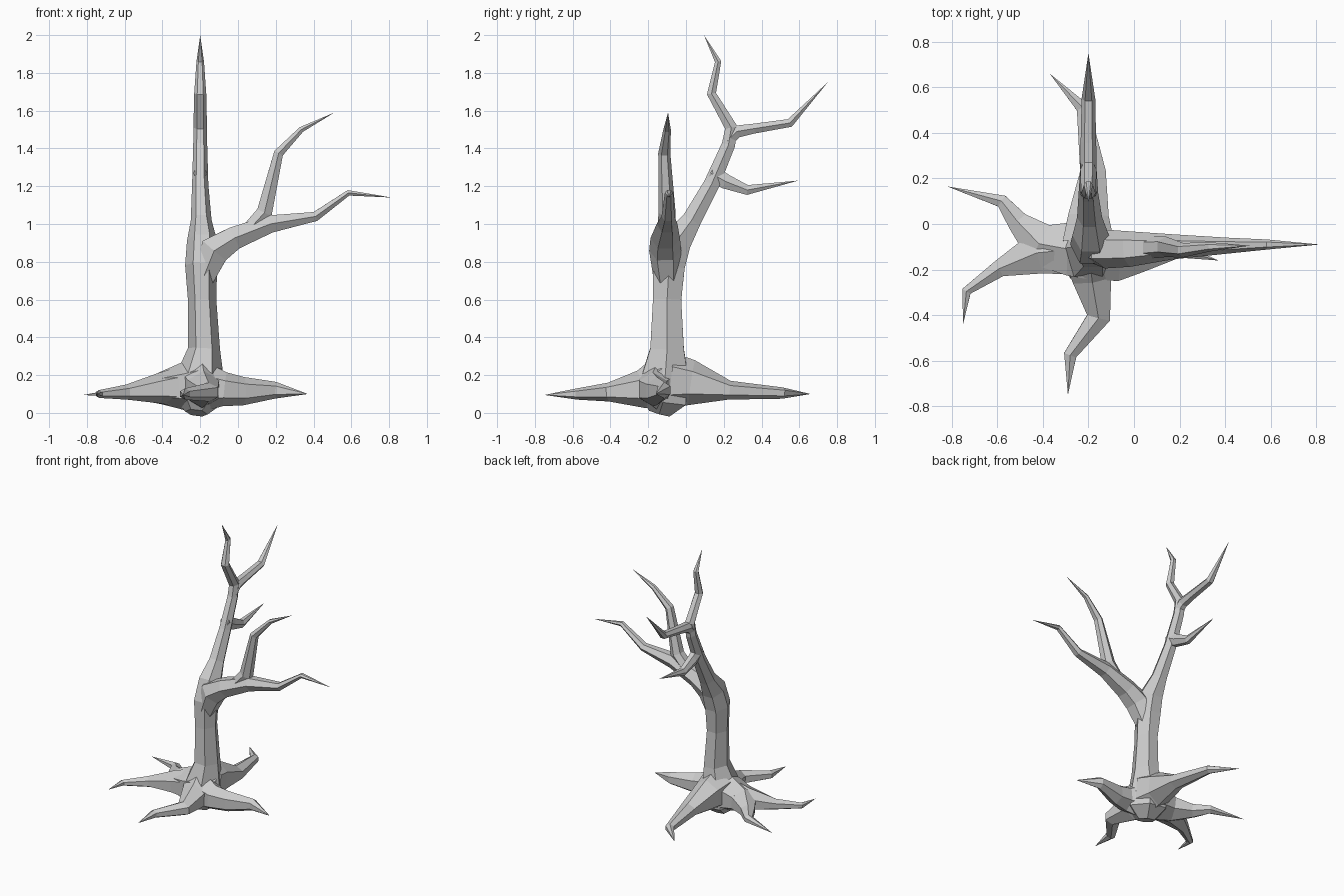
import bpy, bmesh
from math import cos, sin, tau
from mathutils import Vector

SIDES = 6
X, Y, Z = Vector((1, 0, 0)), Vector((0, 1, 0)), Vector((0, 0, 1))


def limb(name, axis, stations):
    """Tapered faceted tube. Station: x, y, z, radius along axis, radius across it.
    A zero radius closes the tube in a point."""
    pts = [Vector(s[:3]) for s in stations]
    bm = bmesh.new()
    rings = []
    for i, s in enumerate(stations):
        if s[3] == 0:
            rings.append([bm.verts.new(pts[i])])
            continue
        t = Vector()
        if i > 0:
            t += (pts[i] - pts[i - 1]).normalized()
        if i < len(pts) - 1:
            t += (pts[i + 1] - pts[i]).normalized()
        t.normalize()
        u = (axis - t * axis.dot(t)).normalized()
        w = t.cross(u)
        rings.append([bm.verts.new(pts[i] + u * s[3] * cos(tau * k / SIDES)
                                   + w * s[4] * sin(tau * k / SIDES) * 1.08)
                      for k in range(SIDES)])
    for a, b in zip(rings, rings[1:]):
        for k in range(SIDES):
            n = (k + 1) % SIDES
            if len(b) == 1:
                bm.faces.new((a[k], a[n], b[0]))
            else:
                bm.faces.new((a[k], a[n], b[n], b[k]))
    bm.faces.new(rings[0][::-1])
    bmesh.ops.recalc_face_normals(bm, faces=bm.faces)
    me = bpy.data.meshes.new(name)
    bm.to_mesh(me)
    bm.free()
    ob = bpy.data.objects.new(name, me)
    bpy.context.collection.objects.link(ob)
    return ob


# Trunk running into the tall rear branch and its top twig
limb("trunk", X, [
    (-0.22, -0.14, 0.00, 0.06, 0.06), (-0.21, -0.12, 0.07, 0.14, 0.13),
    (-0.20, -0.11, 0.20, 0.125, 0.13), (-0.18, -0.10, 0.34, 0.085, 0.095),
    (-0.19, -0.10, 0.60, 0.075, 0.08), (-0.195, -0.09, 0.78, 0.085, 0.09),
    (-0.19, -0.05, 0.91, 0.08, 0.085), (-0.195, 0.03, 1.02, 0.055, 0.055),
    (-0.20, 0.135, 1.21, 0.043, 0.045), (-0.20, 0.225, 1.42, 0.037, 0.038),
    (-0.20, 0.24, 1.51, 0.036, 0.036), (-0.20, 0.135, 1.69, 0.032, 0.026),
    (-0.20, 0.17, 1.86, 0.02, 0.018), (-0.20, 0.095, 2.00, 0, 0)])

# Twigs off the rear branch
limb("rear_upper_twig", X, [
    (-0.20, 0.22, 1.44, 0.034, 0.03), (-0.20, 0.27, 1.49, 0.036, 0.036),
    (-0.20, 0.36, 1.505, 0.034, 0.028), (-0.20, 0.55, 1.535, 0.03, 0.024),
    (-0.20, 0.75, 1.75, 0, 0)])
limb("rear_lower_twig", X, [
    (-0.20, 0.13, 1.27, 0.035, 0.05), (-0.20, 0.21, 1.225, 0.034, 0.042),
    (-0.20, 0.325, 1.18, 0.028, 0.028), (-0.20, 0.595, 1.23, 0, 0)])

# Right branch and its upright twig
limb("right_branch", Y, [
    (-0.19, -0.10, 0.70, 0.07, 0.06), (-0.125, -0.11, 0.86, 0.085, 0.085),
    (-0.02, -0.11, 0.925, 0.078, 0.065), (0.17, -0.10, 1.00, 0.055, 0.05),
    (0.41, -0.095, 1.04, 0.035, 0.027), (0.585, -0.09, 1.165, 0.022, 0.016),
    (0.815, -0.09, 1.14, 0, 0)])
limb("right_upper_twig", Y, [
    (0.04, -0.105, 0.95, 0.05, 0.04), (0.14, -0.10, 1.06, 0.045, 0.045),
    (0.215, -0.115, 1.375, 0.032, 0.027), (0.335, -0.10, 1.50, 0.02, 0.016),
    (0.51, -0.095, 1.59, 0, 0)])

# Left root swelling with two forks
limb("left_root_back_fork", Z, [
    (-0.20, -0.11, 0.15, 0.15, 0.14), (-0.28, -0.11, 0.14, 0.13, 0.125),
    (-0.41, -0.09, 0.13, 0.085, 0.10), (-0.51, 0.01, 0.115, 0.05, 0.05),
    (-0.58, 0.10, 0.11, 0.03, 0.03), (-0.82, 0.165, 0.095, 0, 0)])
limb("left_root_front_fork", Z, [
    (-0.26, -0.11, 0.14, 0.12, 0.12), (-0.42, -0.125, 0.13, 0.08, 0.10),
    (-0.59, -0.195, 0.11, 0.04, 0.04), (-0.735, -0.295, 0.10, 0.021, 0.022),
    (-0.75, -0.44, 0.10, 0, 0)])

# Front, right and back roots
limb("front_root", Z, [
    (-0.20, -0.12, 0.16, 0.15, 0.12), (-0.185, -0.24, 0.125, 0.10, 0.09),
    (-0.155, -0.41, 0.11, 0.05, 0.055), (-0.28, -0.575, 0.10, 0.03, 0.03),
    (-0.29, -0.75, 0.095, 0, 0)])
limb("right_root", Z, [
    (-0.20, -0.14, 0.14, 0.14, 0.11), (-0.07, -0.175, 0.125, 0.09, 0.08),
    (0.03, -0.155, 0.115, 0.075, 0.06), (0.20, -0.115, 0.12, 0.044, 0.035),
    (0.37, -0.16, 0.10, 0, 0)])
limb("back_root", Z, [
    (-0.20, -0.08, 0.17, 0.15, 0.12), (-0.20, 0.03, 0.16, 0.12, 0.095),
    (-0.18, 0.23, 0.12, 0.05, 0.06), (-0.225, 0.51, 0.105, 0.03, 0.03),
    (-0.37, 0.66, 0.10, 0, 0)])
